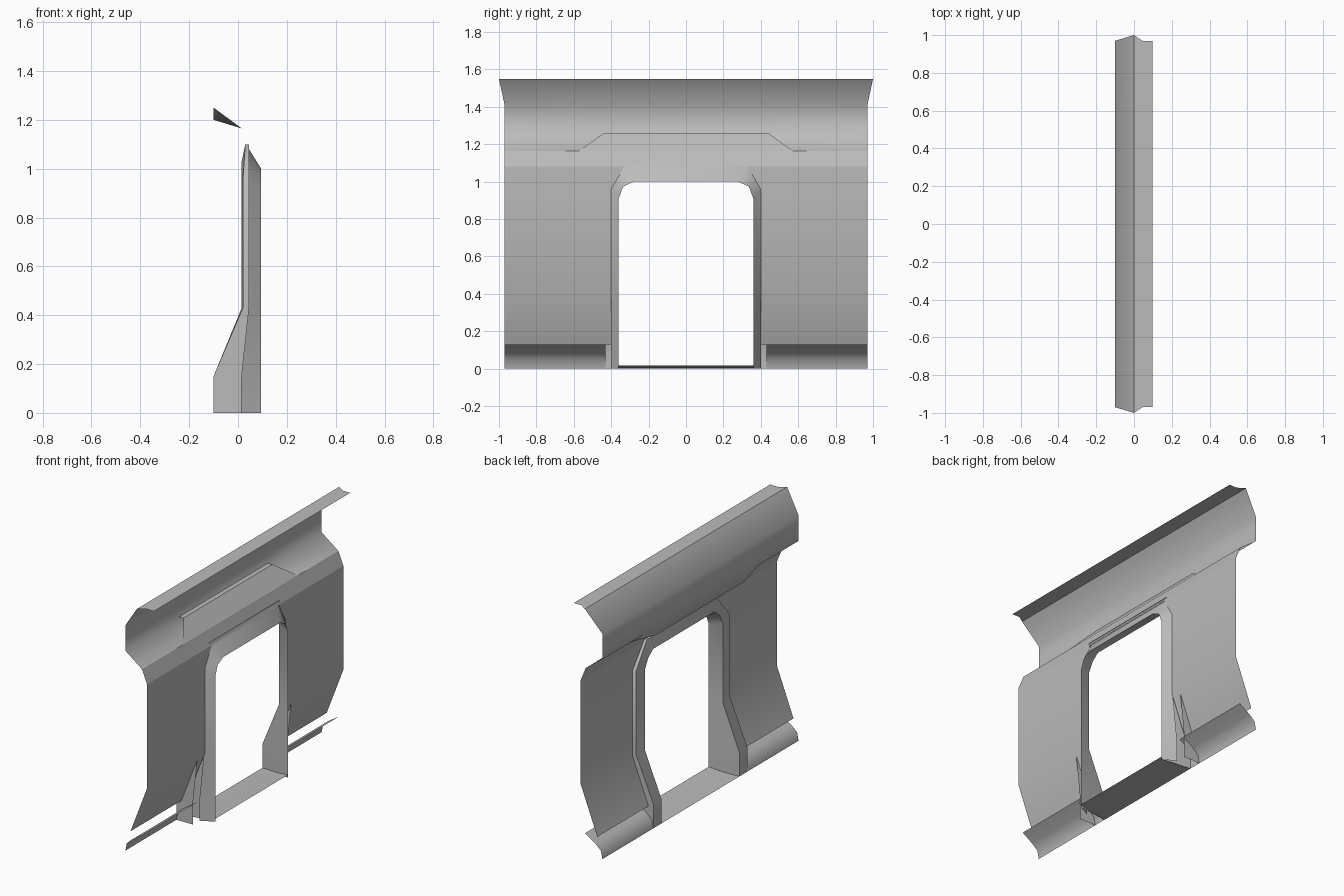
import bpy, bmesh, math

cube = bpy.data.objects.get("Cube")
if cube:
    bpy.data.objects.remove(cube)

grey = bpy.data.materials.new("panel_grey")
grey.use_nodes = True
COLOUR = (0.5, 0.5, 0.5, 1)
grey.diffuse_color = COLOUR
bsdf = next(n for n in grey.node_tree.nodes if n.type == 'BSDF_PRINCIPLED')
bsdf.inputs["Base Color"].default_value = COLOUR


def sheet(name, rows, angle=40, mirror=False):
    """Thin surface stretched over rows of points, optionally mirrored in y."""
    bm = bmesh.new()
    grid = [[bm.verts.new(p) for p in row] for row in rows]
    for a, b in zip(grid, grid[1:]):
        for i in range(len(a) - 1):
            bm.faces.new((a[i], a[i + 1], b[i + 1], b[i]))
    mesh = bpy.data.meshes.new(name)
    bm.to_mesh(mesh)
    bm.free()
    mesh.materials.append(grey)
    ob = bpy.data.objects.new(name, mesh)
    bpy.context.collection.objects.link(ob)
    if mirror:
        mod = ob.modifiers.new("mirror", 'MIRROR')
        mod.use_axis = (False, True, False)
        mod.use_clip = False
    bpy.ops.object.select_all(action='DESELECT')
    ob.select_set(True)
    bpy.context.view_layer.objects.active = ob
    bpy.ops.object.shade_smooth_by_angle(angle=math.radians(angle))
    return ob


def span(x, z, half):
    return [(x, -half, z), (x, half, z)]


END = 0.97     # half length of the panels
BUMP = 0.57    # half length of the bulge over the door, at its foot
FLAT = 0.44    # half length of the bulge, at its crown

# Roof edge: curved outer skin whose lower lip bulges over the door
stations = (-1, -BUMP, -FLAT, FLAT, BUMP, 1)


def roof_row(x, z, end=END, mid_z=None):
    row = []
    for s in stations:
        y = s * end if abs(s) == 1 else s
        row.append((x, y, mid_z if mid_z and abs(s) == FLAT else z))
    return row


sheet("roof_edge", [
    roof_row(0, 1.55, end=1),
    roof_row(-0.1, 1.41),
    roof_row(-0.1, 1.25, mid_z=1.2),
    roof_row(0.015, 1.165),
], angle=75)
sheet("roof_top_strip", [span(0, 1.55, 1), span(0.045, 1.55, END),
                         span(0.097, 1.55, END)])

# Sloping cover inside the bulge
sheet("bulge_cover", [span(-0.1, 1.26, FLAT), span(-0.07, 1.26, FLAT),
                      span(0.015, 1.165, BUMP)], angle=30)

# Wall: leaning header strip and the two side panels with the door cut-out
sheet("wall_header", [span(0.015, 1.165, END), span(0.05, 1.08, END)])
sheet("wall_panels", [
    [(x, y, z), (x, END, z)]
    for x, y, z in ((0.05, 0.33, 1.08), (0.05, 0.40, 0.96),
                    (0.05, 0.40, 0.43), (-0.065, 0.40, 0.13))
], mirror=True)

# Lower sill panels
sheet("lower_sill", [
    [(x, 0.43, z), (x, END, z)]
    for x, z in ((0.02, 0.13), (-0.05, 0.085), (-0.09, 0.05), (-0.1, 0))
], angle=60, mirror=True)


# Door frame: loops around the opening, joined into one flared section
def frame_loop(half, top, cut_y, cut_z, low_x, mid_x, high_x, bulge=0.5):
    side = [(low_x, half, 0.0), (low_x, half, 0.15), (mid_x, half, 0.43),
            (mid_x, half, top - cut_z),
            ((mid_x + high_x) / 2, half - cut_y * (1 - bulge),
             top - cut_z * (1 - bulge)),
            (high_x, half - cut_y, top)]
    return side + [(x, -y, z) for x, y, z in reversed(side)]


inner = frame_loop(0.36, 1.0, 0.08, 0.09, 0.095, 0.095, 0.095, 0.7)
sheet("door_frame", [
    frame_loop(0.40, 1.08, 0.07, 0.12, 0.015, 0.045, 0.045),
    inner,
    frame_loop(0.385, 1.03, 0.08, 0.10, -0.1, 0.015, 0.015, 0.6),
    frame_loop(0.465, 1.1, 0.12, 0.15, -0.1, 0.02, 0.03),
    frame_loop(0.465, 1.1, 0.12, 0.15, 0.015, 0.045, 0.045),
], angle=75)

# Door threshold
sheet("door_threshold", [span(-0.1, 0, 0.385), span(0.015, 0.006, 0.37),
                         span(0.095, 0.018, 0.36)])
